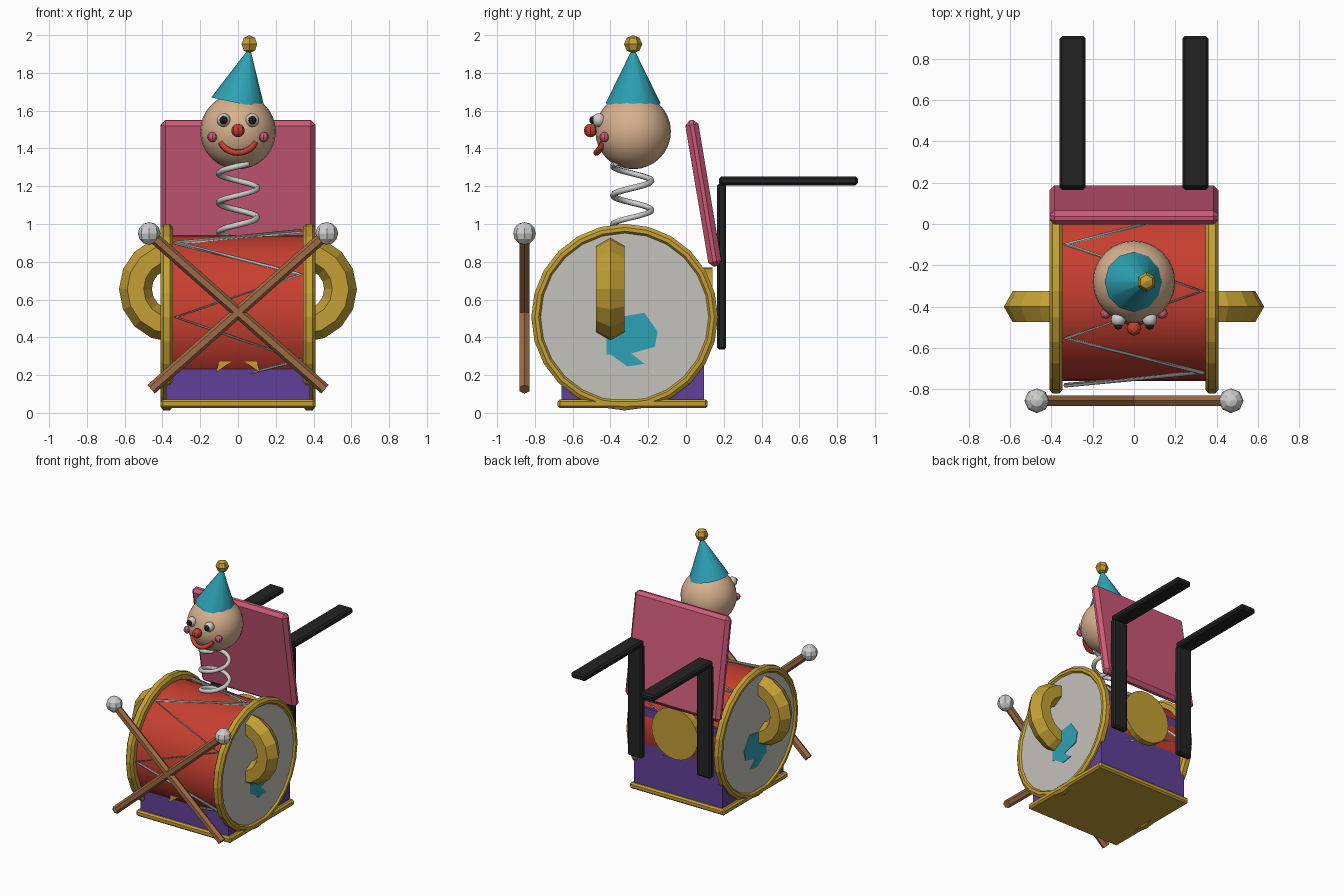
import bpy, bmesh
from math import sin, cos, pi, radians
from mathutils import Vector, Matrix

cube = bpy.data.objects.get("Cube")
if cube:
    bpy.data.objects.remove(cube, do_unlink=True)


def material(name, rgb):
    m = bpy.data.materials.new(name)
    m.use_nodes = True
    m.diffuse_color = (*rgb, 1)
    m.node_tree.nodes["Principled BSDF"].inputs["Base Color"].default_value = (*rgb, 1)
    return m


RED = material("red", (.57, .05, .03))
PINK = material("pink", (.6, .1, .19))
GOLD = material("gold", (.55, .35, .035))
PURPLE = material("purple", (.12, .053, .32))
TEAL = material("teal", (.026, .36, .46))
SKIN = material("skin", (.68, .44, .27))
CREAM = material("cream", (.56, .54, .5))
SILVER = material("silver", (.62, .62, .61))
WOOD = material("wood", (.34, .15, .06))
BLACK = material("black", (.017, .017, .018))

DRUM = Vector((0, -.325, .507))
HEAD = Vector((0, -.28, 1.49))


def build(name, bm, mat, smooth=None):
    bmesh.ops.recalc_face_normals(bm, faces=bm.faces)
    mesh = bpy.data.meshes.new(name)
    bm.to_mesh(mesh)
    bm.free()
    mesh.materials.append(mat)
    ob = bpy.data.objects.new(name, mesh)
    bpy.context.collection.objects.link(ob)
    if smooth:
        bpy.ops.object.select_all(action='DESELECT')
        ob.select_set(True)
        bpy.context.view_layer.objects.active = ob
        bpy.ops.object.shade_smooth_by_angle(angle=radians(smooth))
    return ob


def box(name, lo, hi, mat, bevel=0, tilt=0):
    lo, hi = Vector(lo), Vector(hi)
    bm = bmesh.new()
    bmesh.ops.create_cube(bm, size=1, matrix=Matrix.Diagonal((*(hi - lo), 1)))
    if bevel:
        bmesh.ops.bevel(bm, geom=bm.edges[:], offset=bevel, segments=1, affect='EDGES')
    ob = build(name, bm, mat)
    ob.location = (lo + hi) / 2
    ob.rotation_euler.x = tilt
    return ob


def ball(name, centre, radius, mat, segs=8, rings=6, smooth=None):
    bm = bmesh.new()
    bmesh.ops.create_uvsphere(bm, u_segments=segs, v_segments=rings, radius=radius)
    ob = build(name, bm, mat, smooth)
    ob.location = centre
    return ob


def rod(name, a, b, r1, r2, mat, sides, smooth=None):
    a, b = Vector(a), Vector(b)
    bm = bmesh.new()
    bmesh.ops.create_cone(bm, cap_ends=True, segments=sides, radius1=r1, radius2=r2,
                          depth=(b - a).length)
    turn = (b - a).to_track_quat('Z', 'Y').to_matrix().to_4x4()
    bmesh.ops.transform(bm, matrix=Matrix.Translation((a + b) / 2) @ turn, verts=bm.verts)
    return build(name, bm, mat, smooth)


def plate(name, points, normal, depth, mat):
    bm = bmesh.new()
    face = bm.faces.new([bm.verts.new(p) for p in points])
    moved = bmesh.ops.extrude_face_region(bm, geom=[face])["geom"]
    bmesh.ops.translate(bm, vec=Vector(normal) * depth,
                        verts=[v for v in moved if isinstance(v, bmesh.types.BMVert)])
    return build(name, bm, mat)


def ring(name, place, profile, segs, mat):
    """Closed profile of (radius, offset) pairs swept around an axis."""
    bm = bmesh.new()
    loops = []
    for i in range(segs):
        t = 2 * pi * i / segs
        loops.append([bm.verts.new(place(r * cos(t), r * sin(t), h)) for r, h in profile])
    n = len(profile)
    for i in range(segs):
        a, b = loops[i], loops[(i + 1) % segs]
        for j in range(n):
            bm.faces.new((a[j], a[(j + 1) % n], b[(j + 1) % n], b[j]))
    return build(name, bm, mat)


def wire(name, points, radius, mat, closed=False, res=1):
    cu = bpy.data.curves.new(name, 'CURVE')
    cu.dimensions = '3D'
    cu.bevel_depth, cu.bevel_resolution, cu.use_fill_caps = radius, res, True
    sp = cu.splines.new('POLY')
    sp.points.add(len(points) - 1)
    for p, co in zip(sp.points, points):
        p.co = (*co, 1)
    sp.use_cyclic_u = closed
    cu.materials.append(mat)
    ob = bpy.data.objects.new(name, cu)
    bpy.context.collection.objects.link(ob)


# Box and base
box("box", (-.382, -.66, .05), (.382, .095, .68), PURPLE)
box("base_trim", (-.41, -.68, .025), (.41, .115, .072), GOLD, .012)

# Drum with rims, heads, handles and side emblems
rod("drum_shell", DRUM - Vector((.37, 0, 0)), DRUM + Vector((.37, 0, 0)), .435, .435, RED, 32, 30)
emblem = [(-.42, .31), (-.42, .4), (-.34, .51), (-.22, .53), (-.15, .43), (-.165, .35),
          (-.29, .315), (-.22, .26), (-.31, .245), (-.4, .31)]
rim_profile = [(.44, .345), (.475, .345), (.494, .36), (.494, .395), (.475, .41), (.455, .41), (.44, .39)]
for side, s in (("left", 1), ("right", -1)):
    ring(side + "_rim", lambda u, v, h: DRUM + Vector((s * h, u, v)), rim_profile, 24, GOLD)
    rod(side + "_drumhead", DRUM + Vector((s * .36, 0, 0)), DRUM + Vector((s * .396, 0, 0)),
        .458, .458, CREAM, 24)
    plate(side + "_emblem", [(s * .394, y, z) for y, z in emblem], (s, 0, 0), .006, TEAL)
    tube = [(.193 + .087 * cos(k * pi / 3), .087 * sin(k * pi / 3)) for k in range(6)]
    ring(side + "_handle", lambda u, v, h: Vector((s * .35 + u, -.4 + h, .655 + v)), tube, 16, GOLD)

# Zigzag lacing around the drum
lace = []
for k in range(12):
    t = k * pi / 6
    lace.append(DRUM + Vector((.33 if k % 2 == 0 else -.33, -.455 * sin(t), .455 * cos(t))))
wire("drum_lacing", lace, .012, SILVER, closed=True)

# Star on the front, medallion on the back
star = []
for k in range(10):
    r, t = (.2 if k % 2 == 0 else .08), k * pi / 5
    star.append((r * sin(t), -.65, .375 + r * cos(t)))
plate("front_star", star, (0, -1, 0), .04, GOLD)
rod("back_medallion", (0, .08, .57), (0, .14, .57), .2, .2, GOLD, 24)

# Lid and arms
box("lid", (-.41, .057, .77), (.41, .127, 1.555), PINK, .025, radians(9.5))
for side, s in (("left", 1), ("right", -1)):
    x0, x1 = sorted((s * .235, s * .36))
    box(side + "_arm_upright", (x0, .165, .335), (x1, .213, 1.215), BLACK, .012)
    box(side + "_arm_bar", (x0, .175, 1.205), (x1, .91, 1.252), BLACK, .012)

# Crossed drumsticks
for side, s in (("left", 1), ("right", -1)):
    rod(side + "_drumstick", (s * -.46, -.855, .125), (s * .46, -.855, .94), .03, .03, WOOD, 6)
    ball(side + "_stick_tip", (s * .47, -.855, .95), .06, SILVER)

# Spring neck
coil = []
for i in range(65):
    z = .92 + .4 * i / 64
    t = 2 * pi * (z - 1.035) / .155
    coil.append((.102 * cos(t), -.285 + .102 * sin(t), z))
wire("spring", coil, .016, SILVER)

# Head and face
ball("head", HEAD, .2, SKIN, 24, 16, 40)
ball("nose", (0, -.505, 1.495), .036, RED)
for side, s in (("left", 1), ("right", -1)):
    ball(side + "_eye", (s * .076, -.462, 1.55), .036, SILVER, 12, 8, 40)
    ball(side + "_pupil", (s * .076, -.49, 1.55), .022, BLACK)
    ball(side + "_cheek", (s * .136, -.432, 1.46), .027, PINK)
smile = []
for i in range(11):
    t = pi * (1.08 + .84 * i / 10)
    smile.append((.092 * cos(t), -.475 + .04 * cos(t) ** 2, 1.452 + .075 * sin(t)))
wire("mouth", smile, .017, RED)

# Tilted hat with pompom
base = Vector((0, -.28, 1.64))
tip = base + Vector((sin(radians(12)), 0, cos(radians(12)))) * .29
rod("hat", base, tip, .145, .006, TEAL, 12, 40)
ball("pompom", tip + Vector((0, 0, .028)), .048, GOLD, 6, 4)
